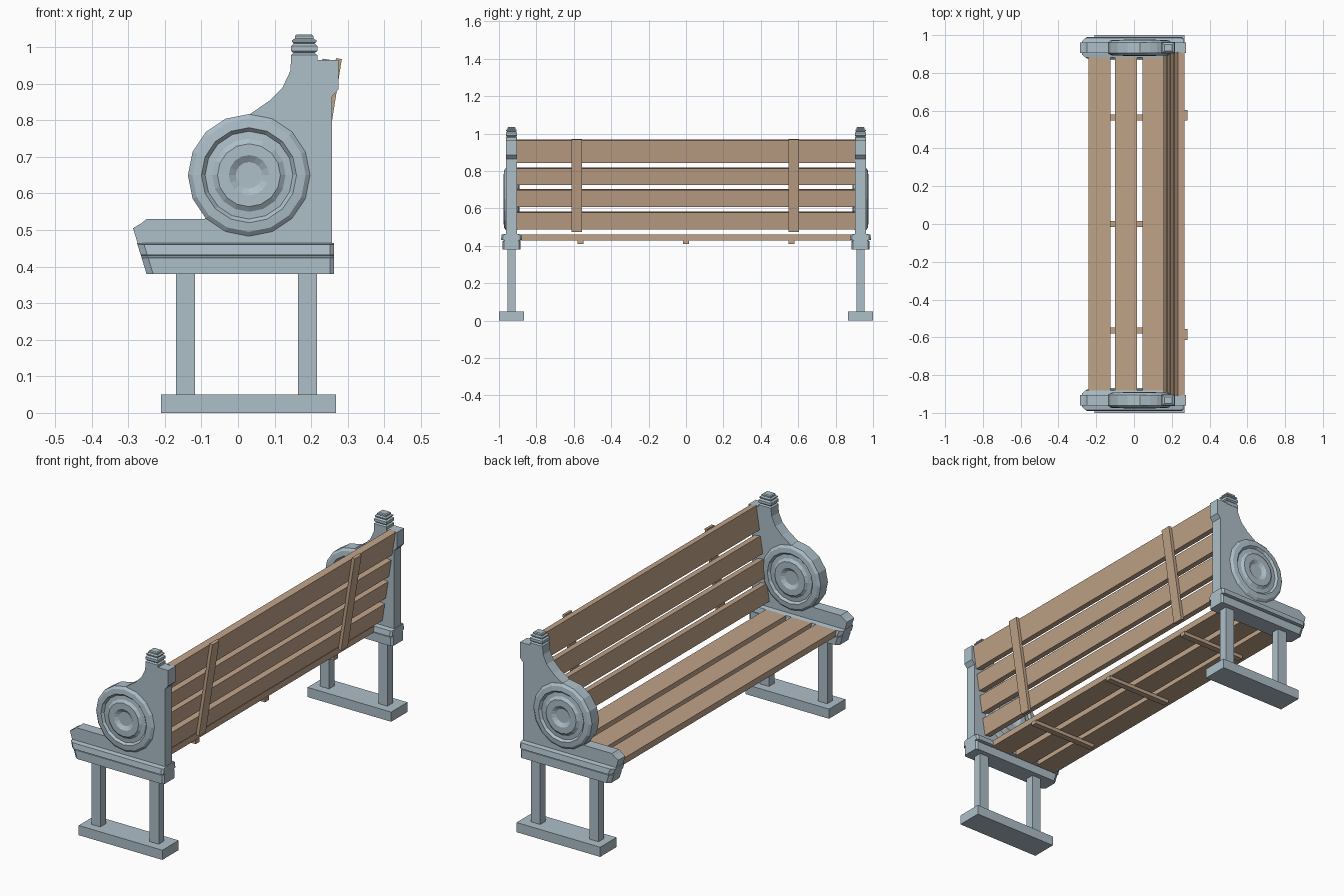
import bpy, bmesh
from math import sin, cos, pi

if "Cube" in bpy.data.objects:
    bpy.data.objects.remove(bpy.data.objects["Cube"])


def material(name, col):
    m = bpy.data.materials.new(name)
    m.diffuse_color = col
    m.use_nodes = True
    m.node_tree.nodes["Principled BSDF"].inputs["Base Color"].default_value = m.diffuse_color
    return m


IRON = material("painted_iron", (0.42, 0.52, 0.58, 1))
WOOD = material("timber", (0.53, 0.37, 0.25, 1))


def loft(name, rings, mat, cap=True):
    """Skin a list of equal-length vertex rings and cap both ends."""
    bm = bmesh.new()
    vs = [[bm.verts.new(p) for p in r] for r in rings]
    n = len(rings[0])
    for a, b in zip(vs, vs[1:]):
        for i in range(n):
            j = (i + 1) % n
            bm.faces.new((a[i], a[j], b[j], b[i]))
    bm.faces.new(vs[0])
    bm.faces.new(vs[-1])
    bmesh.ops.recalc_face_normals(bm, faces=bm.faces)
    me = bpy.data.meshes.new(name)
    bm.to_mesh(me)
    bm.free()
    ob = bpy.data.objects.new(name, me)
    bpy.context.collection.objects.link(ob)
    me.materials.append(mat)
    return ob


def extrude_y(name, outline, y0, y1, mat):
    return loft(name, [[(x, y, z) for x, z in outline] for y in (y0, y1)], mat)


def box(name, x0, x1, y0, y1, z0, z1, mat):
    return extrude_y(name, [(x0, z0), (x1, z0), (x1, z1), (x0, z1)], y0, y1, mat)


# Shared profiles for the end frames
PANEL = [(-0.25, 0.382), (0.257, 0.382), (0.257, 0.865), (0.275, 0.885), (0.275, 0.965),
         (0.145, 0.965), (0.143, 0.935), (0.122, 0.89), (0.085, 0.853), (0.03, 0.815),
         (-0.05, 0.75), (-0.09, 0.53), (-0.25, 0.53), (-0.265, 0.518), (-0.287, 0.505)]
RAIL = [(0.048, 0.38), (0.048, 0.424), (0.043, 0.426), (0.043, 0.43),
        (0.057, 0.432), (0.052, 0.46), (0.03, 0.464)]
DISC = [(0.167, 0.029), (0.155, 0.039), (0.130, 0.042), (0.120, 0.031), (0.100, 0.033),
        (0.086, 0.043), (0.055, 0.043), (0.036, 0.031)]
FINIAL = [(0.036, 0.96), (0.036, 0.978), (0.029, 0.984), (0.036, 0.990), (0.036, 1.003),
          (0.028, 1.010), (0.033, 1.014), (0.033, 1.019), (0.025, 1.024), (0.025, 1.031),
          (0.020, 1.035)]

for side, s in (("left", -1), ("right", 1)):
    yc = s * 0.933
    # Foot and legs
    box(side + "_foot", -0.21, 0.268, s * 0.867, s, 0, 0.05, IRON)
    for nm, x in (("front", -0.1435), ("back", 0.19)):
        box(f"{side}_{nm}_leg", x - 0.026, x + 0.026, yc - 0.022, yc + 0.022, 0.048, 0.39, IRON)

    # Side panel with swept shoulder and nose
    extrude_y(side + "_panel", PANEL, yc - 0.029, yc + 0.029, IRON)

    # Moulded rail with raked, mitred front end
    sec = RAIL + [(-h, z) for h, z in reversed(RAIL)]
    rake = lambda z: -0.25 - (z - 0.38) * 0.31
    rings = [[(rake(z), yc + h * 0.7, z) for h, z in sec],
             [(rake(z) + 0.018, yc + h, z) for h, z in sec],
             [(0.252, yc + h, z) for h, z in sec],
             [(0.262, yc + h * 0.84, z) for h, z in sec]]
    loft(side + "_rail", rings, IRON)

    # Turned armrest disc, 16-sided, same rings on both faces
    prof = [(r, -h) for r, h in reversed(DISC)] + DISC
    loft(side + "_disc", [[(0.03 + r * cos(i * pi / 8), yc + h, 0.65 + r * sin(i * pi / 8))
                           for i in range(16)] for r, h in prof], IRON)

    # Stepped square finial
    loft(side + "_finial", [[(0.181 + a * w, yc + b * w * 0.85, z)
                             for a, b in ((-1, -1), (1, -1), (1, 1), (-1, 1))]
                            for w, z in FINIAL], IRON)

# Seat slats and the battens beneath them
for i, x in enumerate((-0.24, -0.10, 0.045)):
    box(f"seat_slat_{i + 1}", x, x + 0.115, -0.89, 0.89, 0.428, 0.46, WOOD)
for i, y in enumerate((-0.565, 0, 0.565)):
    box(f"seat_batten_{i + 1}", -0.205, 0.165, y - 0.016, y + 0.016, 0.41, 0.43, WOOD)


# Raked backrest: x of the slats' rear face at height z
def rear(z):
    return 0.267 + (z - 0.965) * 0.158


def raked(name, z0, z1, a, b, y0, y1):
    d = 0.158
    pts = [(rear(z) + o, z - o * d) for z, o in ((z0, a), (z0, b), (z1, b), (z1, a))]
    return extrude_y(name, pts, y0, y1, WOOD)


for i, (z0, z1) in enumerate(((0.488, 0.578), (0.608, 0.698), (0.725, 0.813), (0.842, 0.963))):
    raked(f"back_slat_{i + 1}", z0, z1, -0.035, 0, -0.91, 0.91)
for nm, y in (("left", -0.585), ("right", 0.575)):
    raked(nm + "_back_batten", 0.475, 0.97, 0, 0.016, y - 0.028, y + 0.028)
